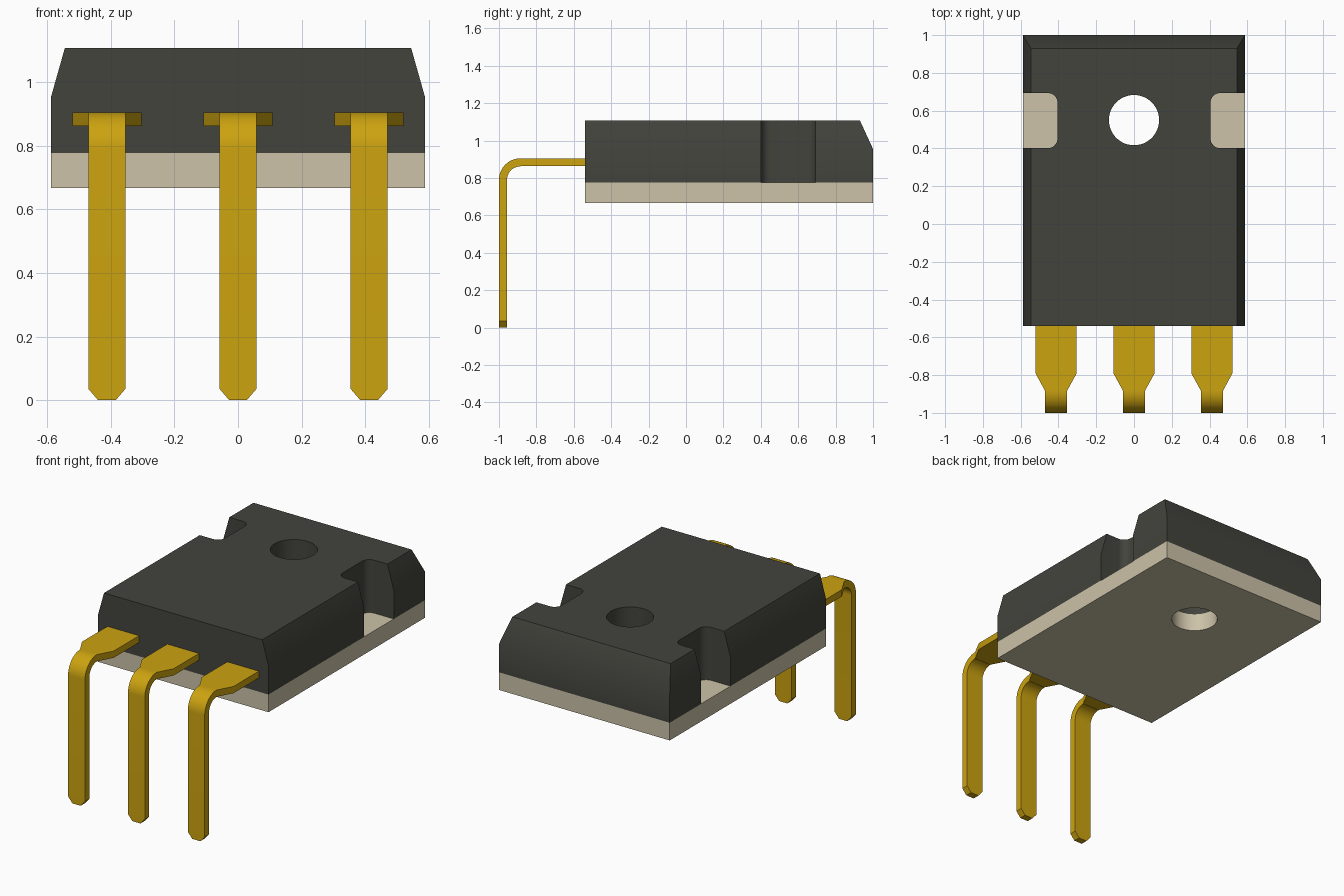
import bpy, bmesh, math

cube = bpy.data.objects.get("Cube")
if cube:
    bpy.data.objects.remove(cube, do_unlink=True)


def material(name, rgb):
    lin = [((c / 255 + 0.055) / 1.055) ** 2.4 for c in rgb]
    m = bpy.data.materials.new(name)
    m.use_nodes = True
    m.diffuse_color = (*lin, 1)
    m.node_tree.nodes["Principled BSDF"].inputs["Base Color"].default_value = (*lin, 1)
    return m


BLACK = material("black_plastic", (67, 67, 61))
BEIGE = material("beige_metal", (204, 194, 168))
GOLD = material("gold_metal", (204, 163, 16))


def loft(name, rings, mat):
    """Skin a closed solid through rings of equal point count."""
    bm = bmesh.new()
    loops = [[bm.verts.new(p) for p in ring] for ring in rings]
    n = len(loops[0])
    for a, b in zip(loops, loops[1:]):
        for i in range(n):
            j = (i + 1) % n
            bm.faces.new((a[i], a[j], b[j], b[i]))
    bm.faces.new(loops[0])
    bm.faces.new(loops[-1])
    bmesh.ops.recalc_face_normals(bm, faces=bm.faces)
    mesh = bpy.data.meshes.new(name)
    bm.to_mesh(mesh)
    bm.free()
    mesh.materials.append(mat)
    ob = bpy.data.objects.new(name, mesh)
    bpy.context.collection.objects.link(ob)
    return ob


def activate(ob):
    bpy.ops.object.select_all(action='DESELECT')
    ob.select_set(True)
    bpy.context.view_layer.objects.active = ob


def smooth(ob):
    activate(ob)
    bpy.ops.object.shade_smooth_by_angle(angle=math.radians(30))


def cut(ob, outline, z0, z1):
    """Cut a vertical prism with the given outline out of an object."""
    cutter = loft("cutter", [[(x, y, z) for x, y in outline] for z in (z0, z1)],
                  ob.data.materials[0])
    cutter.hide_render = True
    mod = ob.modifiers.new("cut", 'BOOLEAN')
    mod.operation, mod.solver, mod.object = 'DIFFERENCE', 'EXACT', cutter
    activate(ob)
    bpy.ops.object.modifier_apply(modifier=mod.name)
    bpy.data.objects.remove(cutter, do_unlink=True)


def rect(hx, y0, y1, z):
    return [(-hx, y0, z), (hx, y0, z), (hx, y1, z), (-hx, y1, z)]


def arc(cx, cy, r, start, end, steps):
    angles = [math.radians(start + (end - start) * i / steps) for i in range(steps + 1)]
    return [(cx + r * math.cos(a), cy + r * math.sin(a)) for a in angles]


# Main solids: metal base and plastic body with sloped sides and back
W, FRONT, BACK = 0.588, -0.54, 1.0
Z_BASE, Z_SEAM, Z_SLOPE, Z_TOP = 0.667, 0.777, 0.955, 1.107
base = loft("base_plate", [rect(W, FRONT, BACK, z) for z in (Z_BASE, Z_SEAM)], BEIGE)
body = loft("body", [rect(W, FRONT, BACK, Z_SEAM), rect(W, FRONT, BACK, Z_SLOPE),
                     rect(0.545, FRONT, 0.93, Z_TOP)], BLACK)

# Screw hole through both solids
hole = arc(0, 0.55, 0.133, 0, 360, 48)[:-1]
cut(base, hole, 0.5, 1.3)
cut(body, hole, 0.5, 1.3)

# Side notches with rounded inner corners
R, X_IN, Y0, Y1 = 0.05, 0.405, 0.402, 0.693
notch = ([(0.7, Y0), (0.7, Y1)] + arc(X_IN + R, Y1 - R, R, 90, 180, 8)
         + arc(X_IN + R, Y0 + R, R, 180, 270, 8))
for side in (1, -1):
    cut(body, [(side * x, y) for x, y in notch], 0.6, 1.3)
smooth(base)
smooth(body)

# Bent leads: stations of (outer point, inner point, half width) in the y-z plane
TOP, UNDER, OUT, IN = 0.905, 0.863, -1.0, -0.957
WIDE, SLIM, TIP = 0.109, 0.058, 0.028
RO, RI = 0.115, 0.072
stations = [((y, TOP), (y, UNDER), w)
            for y, w in ((-0.53, WIDE), (-0.79, WIDE), (-0.884, SLIM))]
outer = arc(OUT + RO, TOP - RO, RO, 90, 180, 12)
inner = arc(OUT + RO, TOP - RO, RI, 90, 180, 12)
stations += [(o, i, SLIM) for o, i in zip(outer, inner)]
stations += [((OUT, z), (IN, z), w) for z, w in ((0.035, SLIM), (0.0, TIP))]

for name, cx in (("right_lead", -0.4125), ("middle_lead", 0), ("left_lead", 0.4125)):
    rings = [[(cx - w, *o), (cx + w, *o), (cx + w, *i), (cx - w, *i)]
             for o, i, w in stations]
    smooth(loft(name, rings, GOLD))
